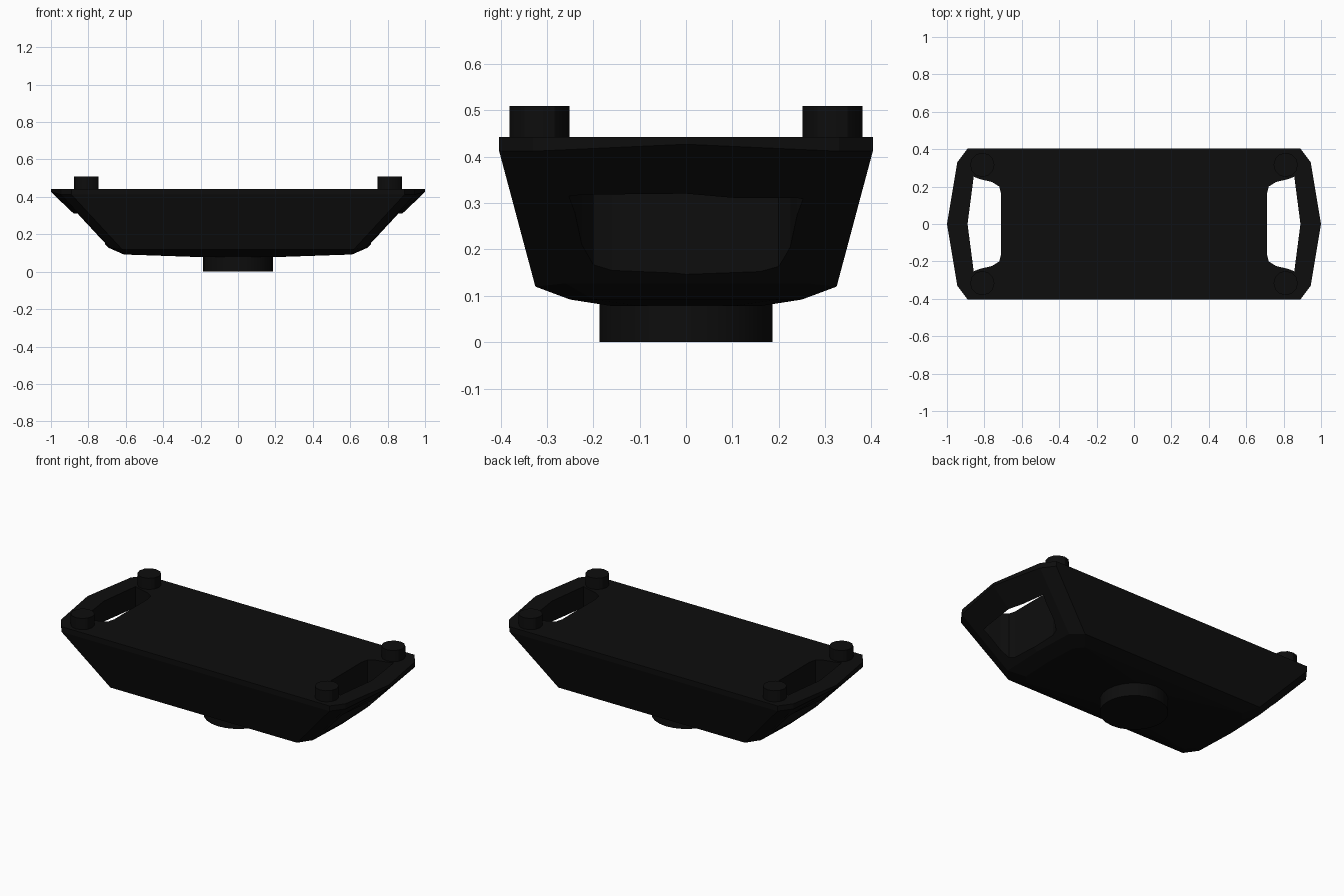
import bpy, bmesh

if "Cube" in bpy.data.objects:
    bpy.data.objects.remove(bpy.data.objects["Cube"])

black = bpy.data.materials.new("black_plastic")
black.diffuse_color = (0.004, 0.004, 0.004, 1)
black.use_nodes = True
black.node_tree.nodes["Principled BSDF"].inputs["Base Color"].default_value = black.diffuse_color


def make_object(name, bm):
    bmesh.ops.recalc_face_normals(bm, faces=bm.faces)
    me = bpy.data.meshes.new(name)
    bm.to_mesh(me)
    bm.free()
    me.materials.append(black)
    ob = bpy.data.objects.new(name, me)
    bpy.context.collection.objects.link(ob)
    return ob


def mirrored_ring(corner, shoulder, tip):
    """Ten-point ring from one quadrant: (x, y, z) corner, shoulder and end tip."""
    c, s, t = corner, shoulder, tip
    right = [(c[0], -c[1], c[2]), (s[0], -s[1], s[2]), t, s, c]
    return right + [(-x, -y, z) for x, y, z in right]


def loft(name, rings):
    bm = bmesh.new()
    loops = [[bm.verts.new(p) for p in ring] for ring in rings]
    for a, b in zip(loops, loops[1:]):
        for i in range(len(a)):
            j = (i + 1) % len(a)
            bm.faces.new((a[i], a[j], b[j], b[i]))
    bm.faces.new(loops[0])
    bm.faces.new(loops[-1])
    return make_object(name, bm)


def cylinder(name, x, y, z0, z1, radius, sides):
    bpy.ops.mesh.primitive_cylinder_add(vertices=sides, radius=radius, depth=z1 - z0,
                                        location=(x, y, (z0 + z1) / 2))
    ob = bpy.context.object
    ob.name = name
    ob.data.materials.append(black)
    bpy.ops.object.shade_smooth_by_angle()
    return ob


# Tapered tray body: deck, rim, lower edge, shallow belly
body = loft("tray_body", [
    mirrored_ring((0.89, 0.403, 0.443), (0.945, 0.33, 0.443), (1.0, 0, 0.443)),
    mirrored_ring((0.89, 0.403, 0.412), (0.945, 0.33, 0.412), (1.0, 0, 0.427)),
    mirrored_ring((0.62, 0.325, 0.12), (0.68, 0.26, 0.127), (0.69, 0, 0.127)),
    mirrored_ring((0.56, 0.25, 0.092), (0.60, 0.2, 0.092), (0.61, 0, 0.092)),
    mirrored_ring((0.14, 0.16, 0.078), (0.18, 0.1, 0.078), (0.2, 0, 0.078)),
])

# Handle openings cut straight through both ends
half = [(0.71, 0.16), (0.72, 0.20), (0.76, 0.225), (0.825, 0.24), (0.857, 0.253)]
opening = half + [(0.89, 0)] + [(x, -y) for x, y in reversed(half)]
for side in (-1, 1):
    cutter = loft("handle_cutter", [[(side * x, y, z) for x, y in opening] for z in (-0.1, 0.6)])
    cutter.hide_render = True
    mod = body.modifiers.new("handle_opening", "BOOLEAN")
    mod.operation = "DIFFERENCE"
    mod.solver = "EXACT"
    mod.object = cutter
    bpy.context.view_layer.objects.active = body
    bpy.ops.object.modifier_apply(modifier=mod.name)
    bpy.data.objects.remove(cutter)

# Corner pegs
for sx in (-1, 1):
    for sy in (-1, 1):
        cylinder("corner_peg", sx * 0.811, sy * 0.316, 0.40, 0.51, 0.065, 12)

# Round base foot
cylinder("base_foot", 0, 0, 0, 0.1, 0.187, 24)
